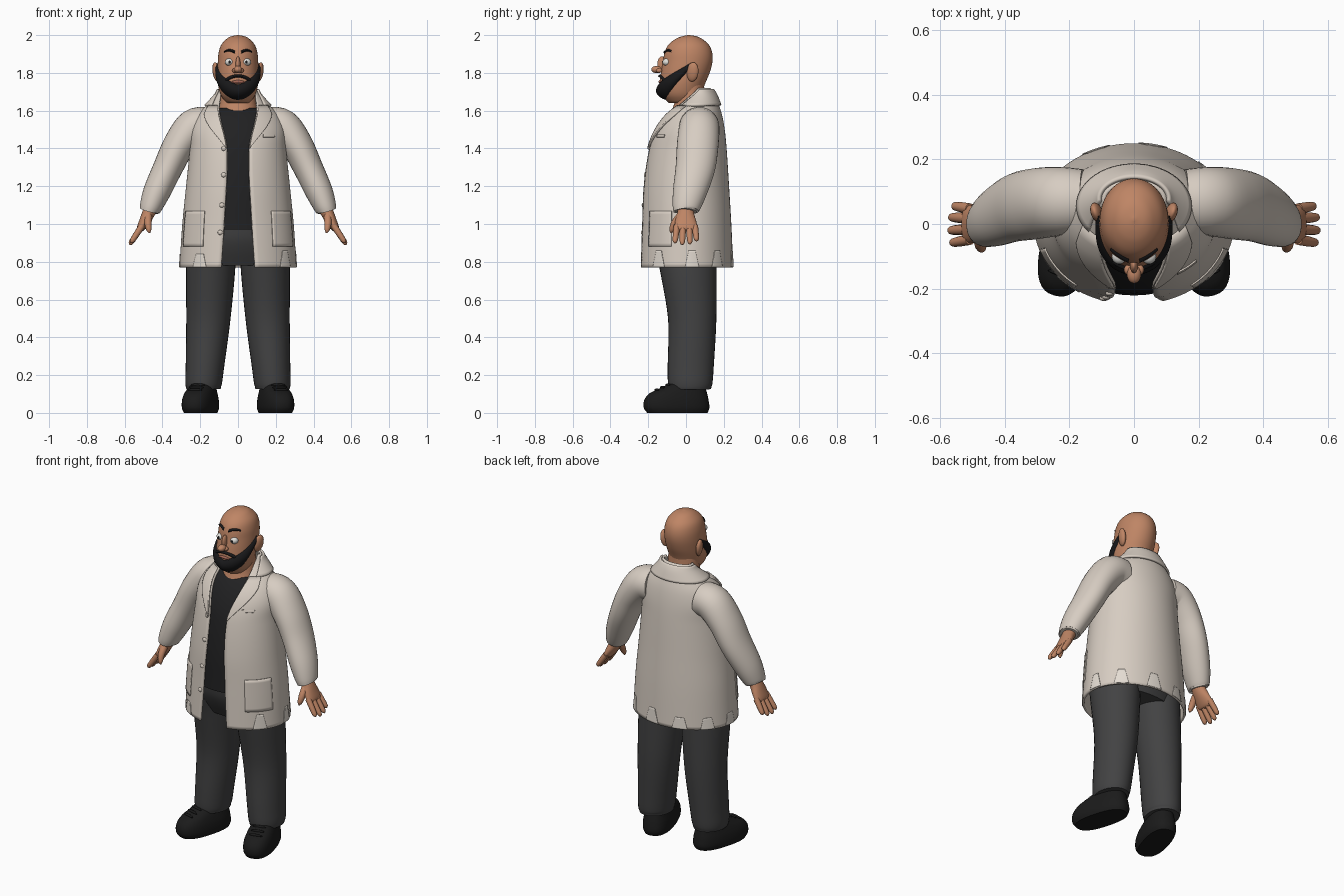
import bpy, bmesh
from math import sin, cos, pi, asin, copysign, radians
from mathutils import Vector, Matrix

cube = bpy.data.objects.get("Cube")
if cube:
    bpy.data.objects.remove(cube, do_unlink=True)


def material(name, r, g, b):
    m = bpy.data.materials.new(name)
    m.use_nodes = True
    m.diffuse_color = (r, g, b, 1)
    bsdf = next(n for n in m.node_tree.nodes if n.type == 'BSDF_PRINCIPLED')
    bsdf.inputs["Base Color"].default_value = (r, g, b, 1)
    bsdf.inputs["Roughness"].default_value = 0.8
    return m


COAT = material("coat cream", .68, .61, .54)
TEAR = material("torn pale", .78, .72, .65)
SKIN = material("skin", .52, .235, .13)
LIP = material("lip", .36, .13, .09)
SHIRT = material("shirt black", .015, .015, .016)
PANTS = material("trouser grey", .055, .055, .056)
HAIR = material("beard black", .009, .009, .01)
SHOE = material("shoe black", .011, .011, .011)
WHITE = material("eye white", .75, .74, .7)


def finish(ob, mat):
    ob.data.materials.append(mat)
    bpy.ops.object.select_all(action='DESELECT')
    ob.select_set(True)
    bpy.context.view_layer.objects.active = ob
    bpy.ops.object.shade_smooth_by_angle(angle=radians(50))
    return ob


# Surface from a function of (u, v): optional end caps or wall thickness
def grid(name, f, nu, nv, mat, cap=False, thick=0):
    bm = bmesh.new()
    rows = [[bm.verts.new(f(i / nu, j / nv)) for i in range(nu + 1)] for j in range(nv + 1)]
    for a, b in zip(rows, rows[1:]):
        for i in range(nu):
            bm.faces.new((a[i], a[i + 1], b[i + 1], b[i]))
    bmesh.ops.remove_doubles(bm, verts=bm.verts, dist=1e-5)
    if cap:
        bmesh.ops.holes_fill(bm, edges=[e for e in bm.edges if e.is_boundary], sides=0)
        bmesh.ops.recalc_face_normals(bm, faces=bm.faces)
    me = bpy.data.meshes.new(name)
    bm.to_mesh(me)
    bm.free()
    ob = bpy.data.objects.new(name, me)
    bpy.context.collection.objects.link(ob)
    if thick:
        mod = ob.modifiers.new("thickness", 'SOLIDIFY')
        mod.thickness, mod.offset = thick, -1
    return finish(ob, mat)


# Smooth interpolation of table rows keyed by their first value
def sample(table, z):
    n = len(table)
    i = max(k for k in range(n - 1) if k == 0 or table[k][0] <= z)
    a, b = table[i], table[i + 1]
    p, q = table[max(i - 1, 0)], table[min(i + 2, n - 1)]
    h = b[0] - a[0]
    s = min(max((z - a[0]) / h, 0), 1)
    out = []
    for k in range(1, len(a)):
        m0 = (b[k] - p[k]) / (b[0] - p[0]) * h
        m1 = (q[k] - a[k]) / (q[0] - a[0]) * h
        c = b[k] - a[k]
        out.append(a[k] + s * (m0 + s * (3 * c - 2 * m0 - m1 + s * (m0 + m1 - 2 * c))))
    return out


# Point on a stack of ovals (z, half width, front y, back y); angle 0 is the front
def oval(table, t, z, off=0, power=1):
    rx, yf, yb = sample(table, z)
    x, y = (copysign(abs(c) ** power, c) for c in (sin(t), -cos(t)))
    return Vector(((rx + off) * x, (yf + yb) / 2 + ((yb - yf) / 2 + off) * y, z))


def stack(name, table, mat, z0, z1, off=0):
    ease = lambda v: z0 + (z1 - z0) * v
    return grid(name, lambda u, v: oval(table, 2 * pi * u, ease(v), off), 48, 28, mat, cap=True)


# Tube along points (x, y, z, radius across, radius in y); side mirrors x
def tube(name, path, mat, side=1, nv=16, nu=24):
    rows = [(i, *p) for i, p in enumerate(path)]
    last = len(path) - 1

    def f(u, v):
        k = v * last
        x, y, z, rn, ry = sample(rows, k)
        d = Vector(sample(rows, min(k + .1, last))[:3]) - Vector(sample(rows, max(k - .1, 0))[:3])
        n = d.cross(Vector((0, 1, 0))).normalized()
        w = n.cross(d).normalized()
        p = Vector((x, y, z)) + n * rn * cos(2 * pi * u) + w * ry * sin(2 * pi * u)
        return Vector((p.x * side, p.y, p.z))
    return grid(name, f, nu, nv, mat, cap=True)


def ball(name, loc, scale, mat):
    bpy.ops.mesh.primitive_uv_sphere_add(segments=24, ring_count=14, radius=1, location=loc)
    ob = bpy.context.object
    ob.name, ob.scale = name, scale
    return finish(ob, mat)


# Coat body with a front opening
coat = [(.77, .31, -.25, .25), (1.0, .295, -.24, .24), (1.2, .275, -.23, .228),
        (1.4, .255, -.2, .215), (1.5, .25, -.165, .205), (1.58, .215, -.115, .19),
        (1.64, .155, -.05, .17), (1.69, .11, 0, .15), (1.72, .095, .03, .13)]
gap = [(.77, .09), (1.0, .075), (1.4, .06), (1.6, .1), (1.72, .09)]


def edge(z):
    return asin(min(sample(gap, z)[0] / sample(coat, z)[0], .97))


def coat_patch(name, z0, z1, lo, hi, off, mat, thick, nu=12, nv=10):
    def f(u, v):
        z = z0 + (z1 - z0) * v
        return oval(coat, lo(z) + (hi(z) - lo(z)) * u, z, off)
    return grid(name, f, nu, nv, mat, thick=thick)


coat_patch("coat_body", .77, 1.72, edge, lambda z: 2 * pi - edge(z), 0, COAT, .012, 72, 48)
coat_patch("collar", 1.63, 1.715, lambda z: edge(z) + .25, lambda z: 2 * pi - edge(z) - .25,
           .014, COAT, .012, 48, 8)

# Lapels, pockets and torn hem pieces follow the coat surface
lapel = lambda z: edge(z) + .45 * max(0, min((z - 1.4) / .18, 1))
coat_patch("left_lapel", 1.4, 1.63, edge, lapel, .012, COAT, .01)
coat_patch("right_lapel", 1.4, 1.63, lambda z: -lapel(z), lambda z: -edge(z), .012, COAT, .01)
for side, label in ((1, "left"), (-1, "right")):
    c = side * .95
    coat_patch(label + "_pocket", .88, 1.07, lambda z: c - .3, lambda z: c + .3, .005, COAT, .006)
coat_patch("breast_pocket", 1.46, 1.475, lambda z: .55, lambda z: .85, .005, COAT, .006)
for i, c in enumerate((-.72, .95, -1.62, 1.7, -2.2, 2.3, -2.75, 2.95)):
    half = lambda z: .15 - .9 * (z - .77)
    coat_patch(f"hem_tear_{i + 1}", .772, .84 + .02 * (i % 2), lambda z: c - half(z),
               lambda z: c + half(z), .003, TEAR, .003)
for i, z in enumerate((.955, 1.1, 1.26, 1.4)):
    ball(f"button_{i + 1}", oval(coat, -edge(z) - .06, z), (.013, .009, .013), COAT)

# Shirt and hips
stack("shirt", coat, SHIRT, .97, 1.615, -.02)
hips = [(.78, .25, -.13, .16), (.86, .265, -.175, .18), (.92, .268, -.2, .19), (.99, .268, -.213, .2)]
stack("trouser_hips", hips, PANTS, .78, .99)

# Head and neck
neck = [(1.56, .12, -.09, .12), (1.62, .1, -.068, .11), (1.67, .094, -.055, .1), (1.76, .088, -.05, .095)]
stack("neck", neck, SKIN, 1.56, 1.76)
head = [(1.64, .06, -.09, .06), (1.68, .09, -.125, .08), (1.74, .106, -.138, .1),
        (1.8, .108, -.133, .125), (1.86, .107, -.122, .14), (1.91, .102, -.113, .138),
        (1.95, .088, -.092, .12), (1.98, .06, -.055, .085), (1.994, .035, -.02, .055),
        (2.0, .004, .01, .02)]
grid("head", lambda u, v: oval(head, 2 * pi * u, 1.64 + .36 * sin(v * pi / 2)), 48, 40, SKIN, cap=True)


# Raised band on the head between two height curves
def face_band(name, t0, t1, low, high, height, mat, nu=24):
    def f(u, v):
        t = t0 + (t1 - t0) * u
        bulge = height * max(0, sin(pi * v)) ** .5 * (1 - .25 * abs(t))
        return oval(head, t, low(t) + (high(t) - low(t)) * v, bulge - .012)
    return grid(name, f, nu, 10, mat, cap=True)


face_band("beard", -1.7, 1.7, lambda t: 1.652 + .165 * abs(t / 1.7) ** 2.5,
          lambda t: 1.742 + .115 * abs(t / 1.7) ** 1.2, .038, HAIR, 48)
face_band("moustache", -.65, .65, lambda t: 1.774 - .07 * t * t,
          lambda t: 1.794 - .05 * t * t, .024, HAIR)
face_band("lips", -.32, .32, lambda t: 1.742, lambda t: 1.765 - .08 * t * t, .019, LIP)

ball("nose_tip", (0, -.155, 1.818), (.022, .029, .019), SKIN)
ball("nose_bridge", (0, -.128, 1.845), (.013, .024, .042), SKIN)

for s, label in ((1, "left_"), (-1, "right_")):
    # Face features
    a, b = sorted((s * .16, s * .78))
    face_band(label + "brow", a, b, lambda t: 1.897 + .02 * sin(3 * abs(t)) - .006,
              lambda t: 1.912 + .02 * sin(3 * abs(t)) - .008 * abs(t), .022, HAIR, 12)
    ball(label + "eye", (s * .046, -.101, 1.857), (.023, .023, .02), WHITE)
    ball(label + "pupil", (s * .045, -.119, 1.857), (.008, .007, .009), HAIR)
    ball(label + "nostril", (s * .018, -.142, 1.812), (.013, .016, .012), SKIN)
    ear = ball(label + "ear", (s * .115, .035, 1.805), (.018, .032, .052), SKIN)
    ear.rotation_euler = (-.15, s * .12, s * -.3)

    # Sleeve and hand
    tube(label + "sleeve", [(.16, .07, 1.52, .1, .1), (.235, .07, 1.51, .098, .107),
         (.31, .062, 1.42, .086, .11), (.37, .05, 1.3, .078, .105), (.43, .02, 1.17, .072, .09),
         (.464, 0, 1.085, .058, .072), (.47, -.002, 1.068, .048, .06)], COAT, s, 30, 32)
    tube(label + "palm", [(.45, 0, 1.11, .036, .042), (.472, -.002, 1.06, .034, .044),
         (.495, -.002, 1.015, .028, .056), (.517, 0, .975, .02, .06), (.523, 0, .963, .008, .05)], SKIN, s)
    for i, y in enumerate((-.048, -.016, .017, .047)):
        reach = (.9, 1.0, .96, .8)[i]
        root = Vector((.508, y, .99))
        points = []
        for k, r in ((0, .017), (.5, .016), (.88, .013), (1, .004)):
            p = root + Vector((.066, y * .25, -.1)) * k * reach
            points.append((*p, r, r))
        tube(f"{label}finger_{i + 1}", points, SKIN, s, 10, 12)
    tube(label + "thumb", [(.475, -.03, 1.045, .02, .02), (.476, -.06, 1.005, .019, .019),
         (.472, -.075, .97, .014, .014), (.468, -.078, .952, .004, .004)], SKIN, s, 12, 14)

    # Trouser leg
    tube(label + "trouser_leg", [(.14, 0, .88, .125, .165), (.145, .013, .76, .13, .15),
         (.157, .033, .5, .117, .128), (.175, .025, .25, .102, .122), (.182, .022, .16, .097, .118),
         (.182, .022, .125, .09, .11)], PANTS, s, 28, 32)

    # Shoe, turned outward
    shoe = [(0, .074, -.21, .115), (.025, .083, -.228, .125), (.07, .082, -.225, .12),
            (.105, .074, -.195, .112), (.13, .066, -.14, .105), (.155, .055, -.09, .095)]
    turn = Matrix.Translation((s * .185, 0, 0)) @ Matrix.Rotation(s * .27, 4, 'Z')
    grid(label + "shoe", lambda u, v: turn @ oval(shoe, 2 * pi * u, .155 * v, 0, .8),
         40, 16, SHOE, cap=True)
    for k in range(3):
        lace = ball(f"{label}lace_{k + 1}", turn @ Vector((0, -.1 - .03 * k, .148 - .013 * k)),
                    (.04, .007, .008), SHOE)
        lace.rotation_euler = (0, 0, s * .27)
